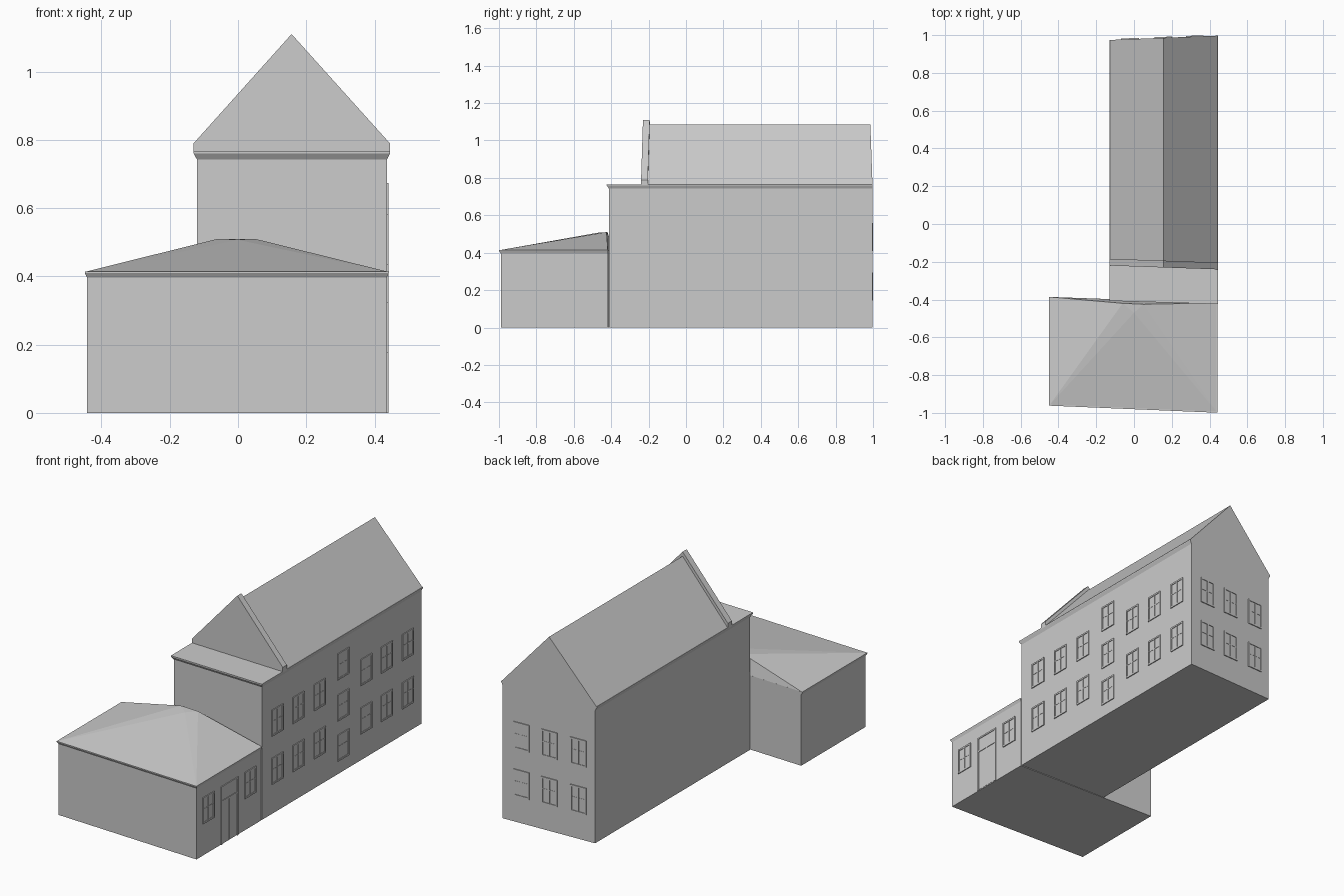
import bpy, bmesh
from mathutils import Vector, Matrix

if "Cube" in bpy.data.objects:
    bpy.data.objects.remove(bpy.data.objects["Cube"])


def finish(name, bm):
    bmesh.ops.recalc_face_normals(bm, faces=bm.faces[:])
    me = bpy.data.meshes.new(name)
    bm.to_mesh(me)
    bm.free()
    ob = bpy.data.objects.new(name, me)
    bpy.context.collection.objects.link(ob)
    return ob


def loft(name, rings):
    """Skin matching closed rings of points and cap both ends."""
    bm = bmesh.new()
    rows = [[bm.verts.new(p) for p in r] for r in rings]
    for a, b in zip(rows, rows[1:]):
        for i in range(len(a)):
            j = (i + 1) % len(a)
            bm.faces.new((a[i], a[j], b[j], b[i]))
    bm.faces.new(rows[0])
    bm.faces.new(rows[-1])
    return finish(name, bm)


# The plan is slightly skewed: front and back lines run at an angle
def main_front(x):
    return -0.412 - (x - 0.44) * 0.03


def main_back(x):
    return 0.997 + (x - 0.44) * 0.04


def annex_front(x):
    return -0.99 - (x - 0.44) * 0.042


def annex_back(x):
    return -0.418 - (x - 0.44) * 0.036


def parapet_front(x):
    return -0.24 - (x - 0.44) * 0.035


def plan(x0, x1, front, back, z, out=0.0):
    return [(x0, front(x0) - out, z), (x1, front(x1) - out, z),
            (x1, back(x1), z), (x0, back(x0), z)]


# Main block with flared eaves
loft("main_walls", [
    plan(-0.12, 0.436, main_front, main_back, 0),
    plan(-0.12, 0.436, main_front, main_back, 0.742),
    plan(-0.13, 0.445, main_front, main_back, 0.76, 0.012),
    plan(-0.13, 0.445, main_front, main_back, 0.766, 0.012)])


def profile(pts, yfun):
    return [(x, yfun(x), z) for x, z in pts]


# Pitched roof over the rear part
gable = [(-0.13, 0.764), (0.445, 0.764), (0.157, 1.085)]
loft("main_roof", [profile(gable, lambda x: parapet_front(x) + 0.02),
                   profile(gable, main_back)])

# Raised gable parapet at the front of the roof
raised = [(-0.13, 0.764), (0.445, 0.764), (0.445, 0.79), (0.157, 1.11), (-0.13, 0.79)]
loft("gable_parapet", [profile(raised, parapet_front),
                       profile(raised, lambda x: parapet_front(x) + 0.036)])

# Low front annex with a thin cornice
loft("annex_walls", [
    plan(-0.442, 0.436, annex_front, annex_back, 0),
    plan(-0.442, 0.436, annex_front, annex_back, 0.396),
    plan(-0.449, 0.442, annex_front, annex_back, 0.41, 0.009),
    plan(-0.449, 0.442, annex_front, annex_back, 0.414, 0.009)])

# Half-hipped annex roof leaning against the main block
bm = bmesh.new()
fl, fr, br, bl = [bm.verts.new(p) for p in
                  plan(-0.449, 0.442, annex_front, annex_back, 0.413, 0.009)]
top_l = bm.verts.new((-0.06, -0.42, 0.51))
top_r = bm.verts.new((0.05, -0.425, 0.51))
top_f = bm.verts.new((0.0, -0.47, 0.507))
for f in [(fl, fr, top_f), (fr, top_r, top_f), (fl, top_f, top_l), (top_f, top_r, top_l),
          (fr, br, top_r), (bl, fl, top_l), (br, bl, top_l, top_r), (fl, bl, br, fr)]:
    bm.faces.new(f)
finish("annex_roof", bm)


def openings(name, items, origin, along, normal):
    """Framed openings on a wall; item = (offset, bottom z, width, height, is_door)."""
    bm = bmesh.new()
    u, n = Vector(along).normalized(), Vector(normal).normalized()
    basis = Matrix((u, n, Vector((0, 0, 1)))).transposed()

    def bar(s, z, w, h, d):
        pos = Vector(origin) + u * s + Vector((0, 0, z))
        m = Matrix.Translation(pos) @ basis.to_4x4() @ Matrix.Diagonal((w, 2 * d, h, 1))
        bmesh.ops.create_cube(bm, size=1, matrix=m)

    for s, z, w, h, door in items:
        t, d = 0.009, 0.005
        bar(s, z + h / 2, w - t, h - t, 0.0015)
        for k in (-1, 1):
            bar(s + k * (w - t) / 2, z + h / 2, t, h, d)
        bar(s, z + h - t / 2, w, t, d)
        if door:
            bar(s, z + h * 0.74, w - 2 * t, t, d)
            bar(s, z + h * 0.37, t * 0.7, h * 0.72, 0.004)
        else:
            bar(s, z + t / 2, w, t, d)
            bar(s, z + h / 2, t * 0.8, h - 2 * t, 0.004)
            bar(s, z + h * 0.55, w - 2 * t, t * 0.6, 0.003)
    return finish(name, bm)


# Windows along the right side of the main block
W, H = 0.1, 0.147
right = [(y, z, W, H, False) for y in (-0.275, -0.09, 0.098) for z in (0.165, 0.434)]
right += [(0.305, z, W, H, False) for z in (0.072, 0.297, 0.527)]
right += [(y, z, W, H, False) for y in (0.508, 0.69, 0.877) for z in (0.147, 0.417)]
openings("right_windows", right, (0.436, 0, 0), (0, 1, 0), (1, 0, 0))

# Annex door between two windows
openings("annex_door_and_windows",
         [(-0.885, 0.177, W, H, False), (-0.7, 0, 0.15, 0.324, True),
          (-0.515, 0.177, W, H, False)],
         (0.436, 0, 0), (0, 1, 0), (1, 0, 0))

# Back wall windows
openings("back_windows",
         [(x, z, 0.095, 0.15, False) for x in (-0.02, 0.155, 0.322) for z in (0.145, 0.41)],
         (0, main_back(0), 0), (1, 0.04, 0), (-0.04, 1, 0))
